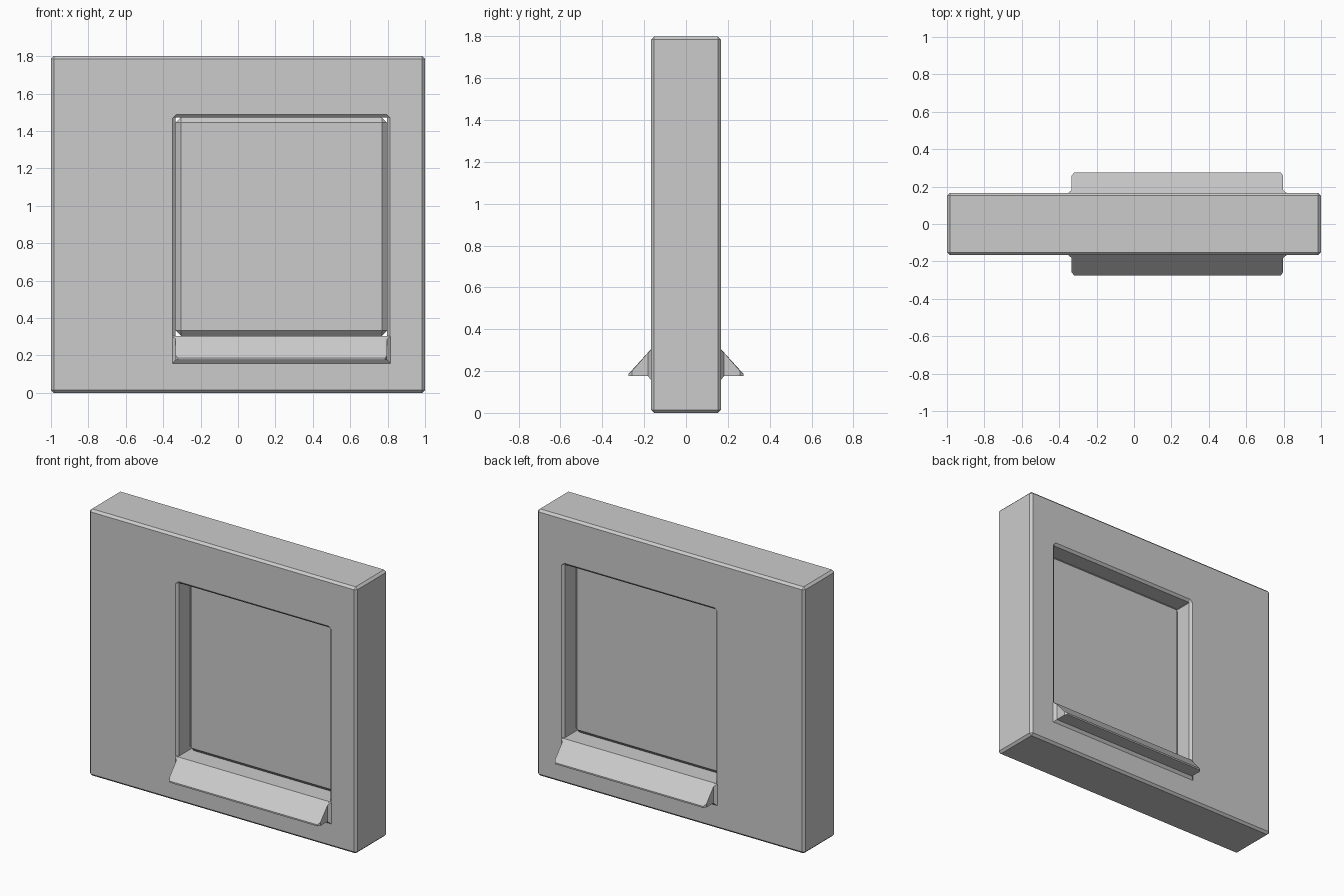
import bpy, bmesh

if "Cube" in bpy.data.objects:
    bpy.data.objects.remove(bpy.data.objects["Cube"])

X0, X1 = -0.333, 0.797      # window opening, left and right
Z0, Z1 = 0.305, 1.473       # window opening, ledge and top
H = 0.167                   # half thickness of the wall


def finish(bm, name):
    bmesh.ops.recalc_face_normals(bm, faces=bm.faces)
    me = bpy.data.meshes.new(name)
    bm.to_mesh(me)
    bm.free()
    ob = bpy.data.objects.new(name, me)
    bpy.context.collection.objects.link(ob)
    return ob


def loft(name, rings):
    bm = bmesh.new()
    loops = [[bm.verts.new(p) for p in r] for r in rings]
    n = len(loops[0])
    for a, b in zip(loops, loops[1:]):
        for i in range(n):
            j = (i + 1) % n
            bm.faces.new((a[i], a[j], b[j], b[i]))
    bm.faces.new(loops[0])
    bm.faces.new(loops[-1])
    return finish(bm, name)


def chamfer_box(name, lo, hi, c):
    bm = bmesh.new()
    bmesh.ops.create_cube(bm, size=1)
    for v in bm.verts:
        v.co = [hi[i] if v.co[i] > 0 else lo[i] for i in range(3)]
    bmesh.ops.bevel(bm, geom=bm.edges[:], offset=c, segments=1,
                    affect='EDGES', profile=0.5)
    return finish(bm, name)


def opening_ring(y, g):
    # opening outline grown by g at sides and top, with clipped top corners
    l, r, t, k = X0 - g, X1 + g, Z1 + g, 0.003 + g
    return [(l, y, Z0), (r, y, Z0), (r, y, t - k),
            (r - k, y, t), (l + k, y, t), (l, y, t - k)]


# Wall slab with a through opening that flares at both faces
wall = chamfer_box("wall", (-1, -H, 0), (1, H, 1.8), 0.015)
cutter = loft("opening_cutter", [opening_ring(y, g) for y, g in (
    (-0.3, 0.016), (-H, 0.016), (-H + 0.015, 0),
    (H - 0.015, 0), (H, 0.016), (0.3, 0.016))])
cutter.hide_render = True
cutter.hide_set(True)
mod = wall.modifiers.new("opening", 'BOOLEAN')
mod.operation = 'DIFFERENCE'
mod.solver = 'EXACT'
mod.object = cutter

# Chamfered window pane set in the middle of the opening
chamfer_box("window_pane", (X0, -0.065, Z0), (X1, 0.065, Z1), 0.028)

# Sloping sill and its chamfered joint with the wall, on both faces
for side, s in (("front", -1), ("back", 1)):
    full = [(0.13, Z0), (H, Z0), (0.275, 0.186), (0.275, 0.176), (0.13, 0.176)]
    end = [(0.13, Z0), (H, Z0), (0.258, 0.2), (0.258, 0.176), (0.13, 0.176)]
    loft(side + "_sill", [[(x, s * y, z) for y, z in prof] for x, prof in (
        (X0, end), (X0 + 0.012, full), (X1 - 0.012, full), (X1, end))])
    loft(side + "_sill_joint", [
        [(X0 - g, s * y, 0.176 - g), (X1 + g, s * y, 0.176 - g),
         (X1 + g, s * y, t), (X0 - g, s * y, t)]
        for y, g, t in ((H - 0.01, 0.018, 0.303), (H, 0.018, 0.303), (H + 0.015, 0, 0.288))])
